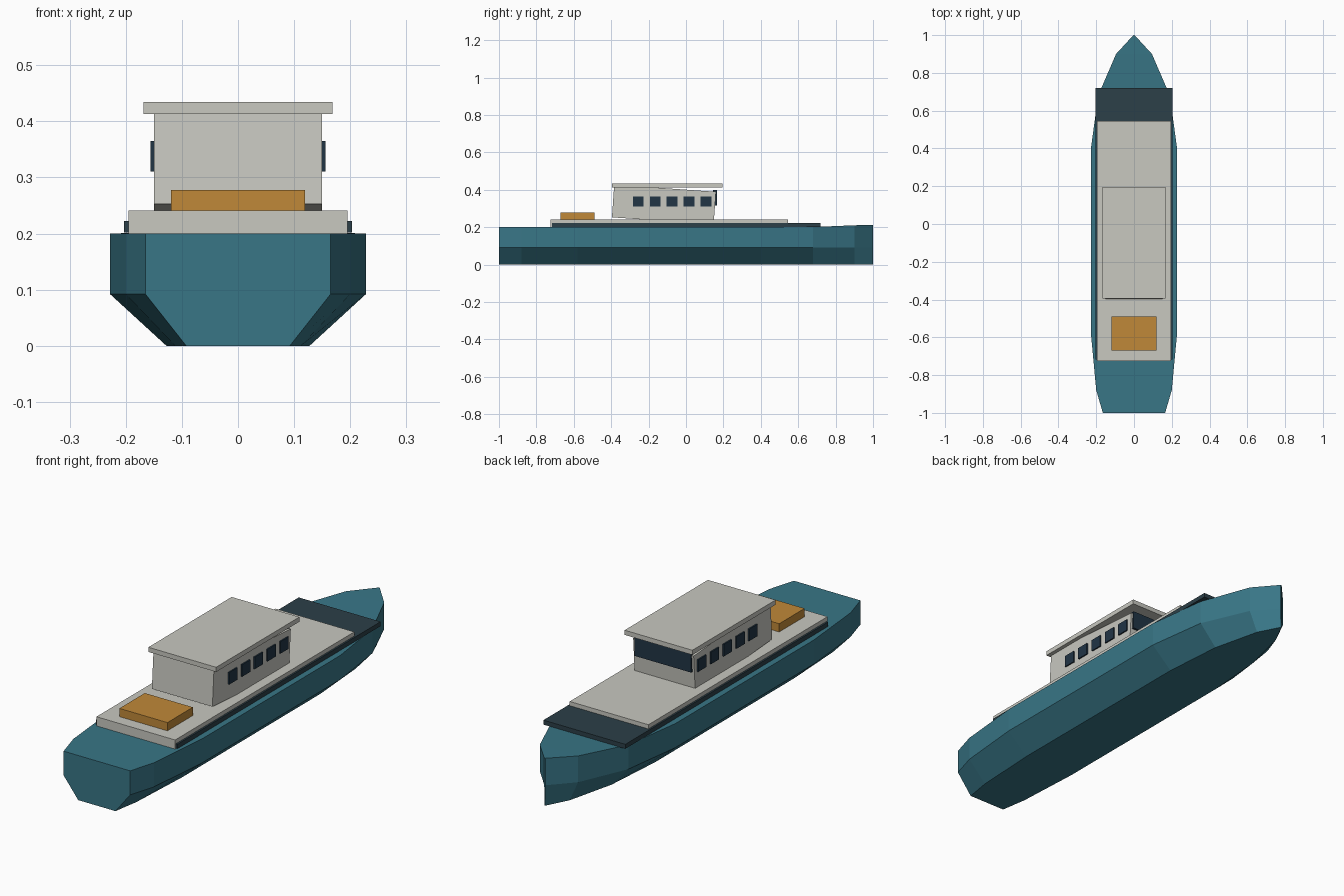
import bpy, bmesh, math
from mathutils import Matrix

if "Cube" in bpy.data.objects:
    bpy.data.objects.remove(bpy.data.objects["Cube"])


def mat(name, rgb):
    m = bpy.data.materials.new(name)
    m.diffuse_color = (*rgb, 1)
    m.use_nodes = True
    m.node_tree.nodes["Principled BSDF"].inputs["Base Color"].default_value = m.diffuse_color
    return m


teal = mat("teal", (0.04, 0.18, 0.24))
navy = mat("navy", (0.025, 0.05, 0.065))
glass = mat("glass", (0.015, 0.035, 0.06))
cream = mat("cream", (0.58, 0.58, 0.53))
amber = mat("amber", (0.53, 0.25, 0.04))


def finish(bm, name, material):
    bmesh.ops.recalc_face_normals(bm, faces=bm.faces)
    me = bpy.data.meshes.new(name)
    bm.to_mesh(me)
    bm.free()
    me.materials.append(material)
    ob = bpy.data.objects.new(name, me)
    bpy.context.collection.objects.link(ob)
    return ob


def box(name, x, y, z, material):
    """Box from (min, max) ranges on each axis."""
    bm = bmesh.new()
    bmesh.ops.create_cube(bm, size=1)
    for v in bm.verts:
        for i, (lo, hi) in enumerate((x, y, z)):
            v.co[i] = lo + (v.co[i] + 0.5) * (hi - lo)
    return finish(bm, name, material)


# Hull: loft of hexagonal stations (y, half width, sheer height)
stations = [(-1, 0.165, 0.2), (-0.88, 0.2, 0.2), (-0.58, 0.228, 0.2),
            (0.4, 0.228, 0.2), (0.68, 0.19, 0.201), (0.9, 0.095, 0.21),
            (1, 0.003, 0.213)]
bm = bmesh.new()
rings = []
for y, w, top in stations:
    half = [(0.56 * w, 0), (w, 0.092), (w, top)]
    section = half + [(-x, z) for x, z in reversed(half)]
    rings.append([bm.verts.new((x, y, z)) for x, z in section])
for a, b in zip(rings, rings[1:]):
    for i in range(6):
        j = (i + 1) % 6
        bm.faces.new((a[i], a[j], b[j], b[i]))
bm.faces.new(rings[0])
bm.faces.new(rings[-1])
finish(bm, "hull", teal)

# Decks
box("lower_deck", (-0.203, 0.203), (-0.717, 0.72), (0.202, 0.222), navy)
box("upper_deck", (-0.195, 0.195), (-0.724, 0.545), (0.2, 0.241), cream)

# Cabin: slightly pitched forward under a level roof
cabin = box("cabin", (-0.15, 0.15), (-0.2725, 0.2725), (-0.0875, 0.0875), cream)
cabin.data.transform(Matrix.Translation((0, -0.118, 0.321))
                     @ Matrix.Rotation(math.radians(-4), 4, 'X'))
box("roof", (-0.168, 0.168), (-0.395, 0.195), (0.413, 0.434), cream)

# Windows
box("windscreen", (-0.14, 0.14), (0.145, 0.165), (0.315, 0.398), glass)
for side, s in (("left", -1), ("right", 1)):
    for i in range(5):
        y = -0.255 + i * 0.0905
        box(f"window_{side}_{i + 1}", sorted((s * 0.145, s * 0.156)),
            (y - 0.029, y + 0.029), (0.311, 0.365), glass)

# Cargo hatch
box("cargo_hatch", (-0.119, 0.119), (-0.67, -0.49), (0.238, 0.278), amber)
